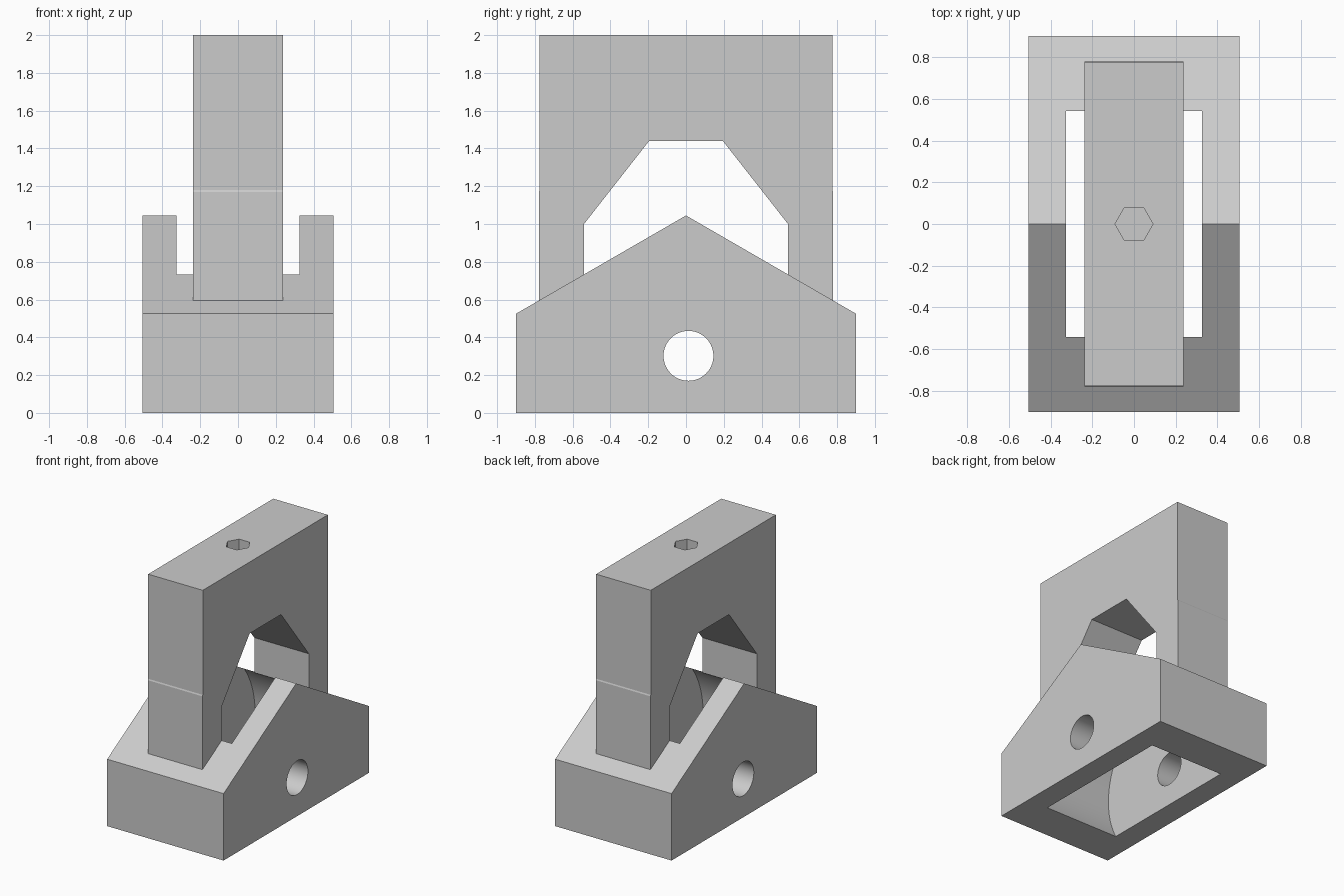
import bpy, bmesh, math

if "Cube" in bpy.data.objects:
    bpy.data.objects.remove(bpy.data.objects["Cube"])

GREY = (0.6, 0.6, 0.6, 1.0)
grey = bpy.data.materials.new("plain_grey")
grey.use_nodes = True
grey.diffuse_color = GREY
grey.node_tree.nodes["Principled BSDF"].inputs["Base Color"].default_value = GREY


def prism(name, outline, start, end, place):
    """Extrude a 2D outline from start to end; place maps (a, b, depth) to a point."""
    bm = bmesh.new()
    rings = [[bm.verts.new(place(a, b, d)) for a, b in outline] for d in (start, end)]
    for ring in rings:
        bm.faces.new(ring)
    n = len(outline)
    for i in range(n):
        j = (i + 1) % n
        bm.faces.new((rings[0][i], rings[0][j], rings[1][j], rings[1][i]))
    bmesh.ops.recalc_face_normals(bm, faces=bm.faces)
    mesh = bpy.data.meshes.new(name)
    bm.to_mesh(mesh)
    bm.free()
    mesh.materials.append(grey)
    obj = bpy.data.objects.new(name, mesh)
    bpy.context.collection.objects.link(obj)
    return obj


def side_prism(name, outline, half_width):
    return prism(name, outline, -half_width, half_width, lambda a, b, d: (d, a, b))


def mirrored(half):
    """Complete a symmetric side outline from its +y half, listed top to bottom."""
    return half + [(-y, z) for y, z in reversed(half) if y > 0]


def circle(cy, cz, radius, sides):
    return [(cy + radius * math.cos(math.tau * i / sides),
             cz + radius * math.sin(math.tau * i / sides)) for i in range(sides)]


def cut(target, cutter):
    cutter.hide_render = True
    mod = target.modifiers.new("cut", 'BOOLEAN')
    mod.operation = 'DIFFERENCE'
    mod.solver = 'EXACT'
    mod.object = cutter
    bpy.ops.object.select_all(action='DESELECT')
    bpy.context.view_layer.objects.active = target
    target.select_set(True)
    bpy.ops.object.modifier_apply(modifier=mod.name)
    bpy.data.objects.remove(cutter)


# Gabled base block
base = side_prism("base", mirrored([(0, 1.045), (0.9, 0.525), (0.9, 0)]), 0.505)

# Wheel pocket: straight mouth at the top, round walls below
centre, radius, mouth = 0.325, 0.677, 0.54
reach = math.acos(mouth / radius)
arc = [(radius * math.cos(reach * t / 16), centre + radius * math.sin(reach * t / 16))
       for t in range(16, -17, -1)]
cut(base, side_prism("pocket_cutter", mirrored([(mouth, 1.2)] + arc), 0.325))

# Axle hole through both cheeks
cut(base, side_prism("axle_cutter", circle(0.013, 0.302, 0.132, 64), 0.7))

# Arched frame, with legs a hair thicker than its upper part and sunk into the slope
half_outer = [(0.775, 2.0), (0.775, 1.18), (0.779, 1.17), (0.779, 0.59)]
half_inner = [(0.54, 0.725), (0.54, 1.0), (0.195, 1.44)]
frame = side_prism("frame", mirrored(half_outer + half_inner), 0.237)

# Blind hexagonal socket in the top
cut(frame, prism("socket_cutter", circle(0, 0, 0.091, 6), 1.7, 2.1,
                 lambda a, b, d: (a, b, d)))

# Smooth the round walls of the base only
bpy.ops.object.select_all(action='DESELECT')
bpy.context.view_layer.objects.active = base
base.select_set(True)
bpy.ops.object.shade_smooth_by_angle(angle=math.radians(20))
